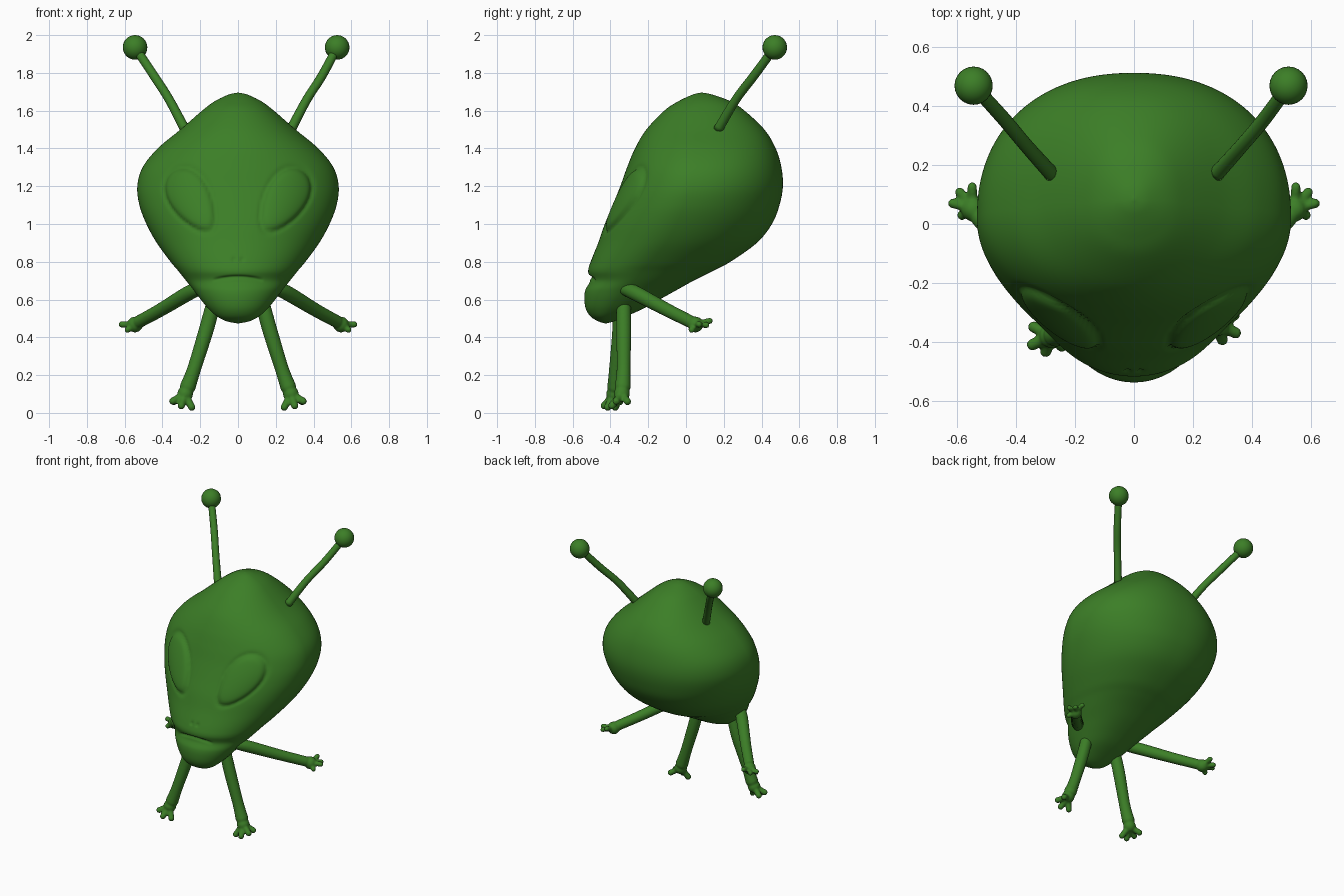
import bpy, bmesh, math
from mathutils import Vector

if "Cube" in bpy.data.objects:
    bpy.data.objects.remove(bpy.data.objects["Cube"], do_unlink=True)

green = bpy.data.materials.new("leaf green")
green.use_nodes = True
green.diffuse_color = (0.045, 0.21, 0.02, 1)
green.node_tree.nodes["Principled BSDF"].inputs["Base Color"].default_value = green.diffuse_color


def finish(bm, name):
    """Turn a bmesh into a smooth green object."""
    bmesh.ops.recalc_face_normals(bm, faces=bm.faces)
    mesh = bpy.data.meshes.new(name)
    bm.to_mesh(mesh)
    bm.free()
    mesh.materials.append(green)
    mesh.shade_smooth()
    obj = bpy.data.objects.new(name, mesh)
    bpy.context.collection.objects.link(obj)
    return obj


def spline(points, steps):
    """Catmull-Rom samples through a list of points."""
    pts = [Vector(p) for p in points]
    out = []
    for i in range(len(pts) - 1):
        a, b, c, d = pts[max(i - 1, 0)], pts[i], pts[i + 1], pts[min(i + 2, len(pts) - 1)]
        for s in range(steps):
            t = s / steps
            out.append(b + (c - a) * t / 2 + (a * 2 - b * 5 + c * 4 - d) * t**2 / 2
                       + (b * 3 - a - c * 3 + d) * t**3 / 2)
    return out + [pts[-1]]


def bridge(bm, rings):
    """Skin a list of vertex rings and cap both ends."""
    for a, b in zip(rings, rings[1:]):
        n = len(a)
        for i in range(n):
            bm.faces.new((a[i], a[(i + 1) % n], b[(i + 1) % n], b[i]))
    bm.faces.new(rings[0])
    bm.faces.new(rings[-1])


def ball(bm, centre, radius):
    made = bmesh.ops.create_uvsphere(bm, u_segments=24, v_segments=16, radius=radius)
    bmesh.ops.translate(bm, verts=made["verts"], vec=centre)


def tube(bm, points, sides=16):
    """Round-ended tube through points of x, y, z, radius."""
    path = spline([Vector(p) for p in points], 6)
    rings = []
    for i, p in enumerate(path):
        ahead = path[min(i + 1, len(path) - 1)].xyz - path[max(i - 1, 0)].xyz
        turn = ahead.to_track_quat("Z", "Y")
        rings.append([])
        for k in range(sides):
            a = math.tau * k / sides
            rings[-1].append(bm.verts.new(p.xyz + turn @ Vector((math.cos(a), math.sin(a), 0)) * p.w))
    bridge(bm, rings)
    for p in (path[0], path[-1]):
        ball(bm, p.xyz, p.w)


def eye_relief(x, z):
    """Slanted teardrop bulge with a crease round it."""
    dx, dz = abs(x) - 0.245, z - 1.125
    c, s = math.cos(1.02), math.sin(1.02)
    u, v = (dx * c + dz * s) / 0.185, (dz * c - dx * s) / 0.108
    r = math.hypot(u, v / (1 + 0.22 * max(-1, min(1, u))))
    bulge = 0.026 * math.sqrt(1 - r * r) if r < 1 else 0
    return bulge - 0.008 * math.exp(-((r - 1) / 0.1) ** 2)


def mouth_relief(x, z):
    """Downturned mouth groove and two nostril dents."""
    line = 0.718 - 0.9 * x * x
    fade = max(0, 1 - (x / 0.135) ** 4)
    groove = -0.014 * fade * math.exp(-((z - line) / 0.008) ** 2)
    nose = math.hypot(abs(x) - 0.022, z - 0.812) / 0.009
    return groove - 0.012 * math.exp(-nose * nose)


# Head sections: height, half width, front, back
sections = [
    (0.474, 0.004, -0.43, -0.42), (0.485, 0.06, -0.465, -0.38), (0.51, 0.11, -0.505, -0.32),
    (0.55, 0.155, -0.53, -0.23), (0.6, 0.197, -0.538, -0.14), (0.65, 0.235, -0.533, -0.05),
    (0.7, 0.275, -0.508, 0.04), (0.75, 0.315, -0.518, 0.14), (0.8, 0.357, -0.505, 0.235),
    (0.9, 0.43, -0.465, 0.375), (1.0, 0.485, -0.43, 0.455), (1.1, 0.522, -0.388, 0.495),
    (1.2, 0.533, -0.348, 0.513), (1.3, 0.505, -0.312, 0.505), (1.4, 0.425, -0.27, 0.475),
    (1.5, 0.305, -0.21, 0.415), (1.6, 0.19, -0.115, 0.31), (1.65, 0.123, -0.04, 0.235),
    (1.685, 0.05, 0.035, 0.14), (1.695, 0.004, 0.078, 0.088)]
bm = bmesh.new()
rings, count = [], 240
for z, w, front, back in spline(sections, 8):
    mid = front + (back - front) * 0.43
    ring = []
    for k in range(count):
        a = math.tau * k / count
        c, s = math.cos(a), math.sin(a)
        power = 0.9 if s > 0 else 1
        x = math.copysign(abs(c) ** power, c) * w
        y = mid + (abs(s) ** power * (back - mid) if s > 0 else s * (mid - front))
        ring.append(bm.verts.new((x, y, z)))
    rings.append(ring)
bridge(bm, rings)
bmesh.ops.recalc_face_normals(bm, faces=bm.faces)
bm.normal_update()
moves = [(v, v.normal * (eye_relief(v.co.x, v.co.z) + mouth_relief(v.co.x, v.co.z)))
         for v in bm.verts if v.normal.y < -0.1 and v.co.y < -0.1]
for v, shift in moves:
    v.co += shift
finish(bm, "head")


def limb(name, bone, palm, tips, thick):
    """Tapered limb ending in a palm with spread digits, fused together."""
    bm = bmesh.new()
    tube(bm, bone)
    palm = Vector(palm)
    ball(bm, palm, 0.042)
    for tip in tips:
        tip = Vector(tip)
        mid = palm.lerp(tip, 0.5)
        tube(bm, [(*palm, thick * 1.3), (*mid, thick), (*tip, thick)], 12)
    obj = finish(bm, name)
    fuse = obj.modifiers.new("fuse", "REMESH")
    fuse.mode, fuse.voxel_size, fuse.use_smooth_shade = "VOXEL", 0.007, True
    soft = obj.modifiers.new("soften", "SMOOTH")
    soft.factor, soft.iterations = 0.5, 3


for side, label in ((1, "left"), (-1, "right")):
    def at(*p):
        return (p[0] * side, *p[1:])

    # Arms reach out and back
    limb(label + "_arm",
         [at(0.2, -0.33, 0.66, 0.035), at(0.26, -0.27, 0.635, 0.04),
          at(0.41, -0.1, 0.545, 0.036), at(0.52, 0.02, 0.485, 0.034)],
         at(0.545, 0.05, 0.468),
         [at(0.55, 0.125, 0.487), at(0.592, 0.108, 0.465),
          at(0.615, 0.07, 0.468), at(0.585, 0.03, 0.44)], 0.017)

    # Legs hang down, one a little further forward
    f = 0 if side > 0 else -0.04
    limb(label + "_leg",
         [at(0.12, -0.33 + f / 2, 0.62, 0.038), at(0.165, -0.33 + f / 2, 0.45, 0.04),
          at(0.23, -0.33 + f, 0.24, 0.037), at(0.265, -0.335 + f, 0.14, 0.042)],
         at(0.28, -0.34 + f, 0.1),
         [at(0.245, -0.375 + f, 0.03), at(0.3, -0.393 + f, 0.038),
          at(0.345, -0.37 + f, 0.062), at(0.34, -0.31 + f, 0.06)], 0.02)

    # Antennae with ball tips
    tip = Vector(at(0.525 if side > 0 else 0.545, 0.47, 1.935))
    bm = bmesh.new()
    tube(bm, [at(0.28, 0.17, 1.5, 0.026), at(0.365, 0.265, 1.66, 0.024),
              at(0.445, 0.36, 1.785, 0.024), (*tip, 0.023)])
    finish(bm, label + "_antenna")
    bm = bmesh.new()
    ball(bm, tip, 0.065)
    finish(bm, label + "_antenna_ball")
